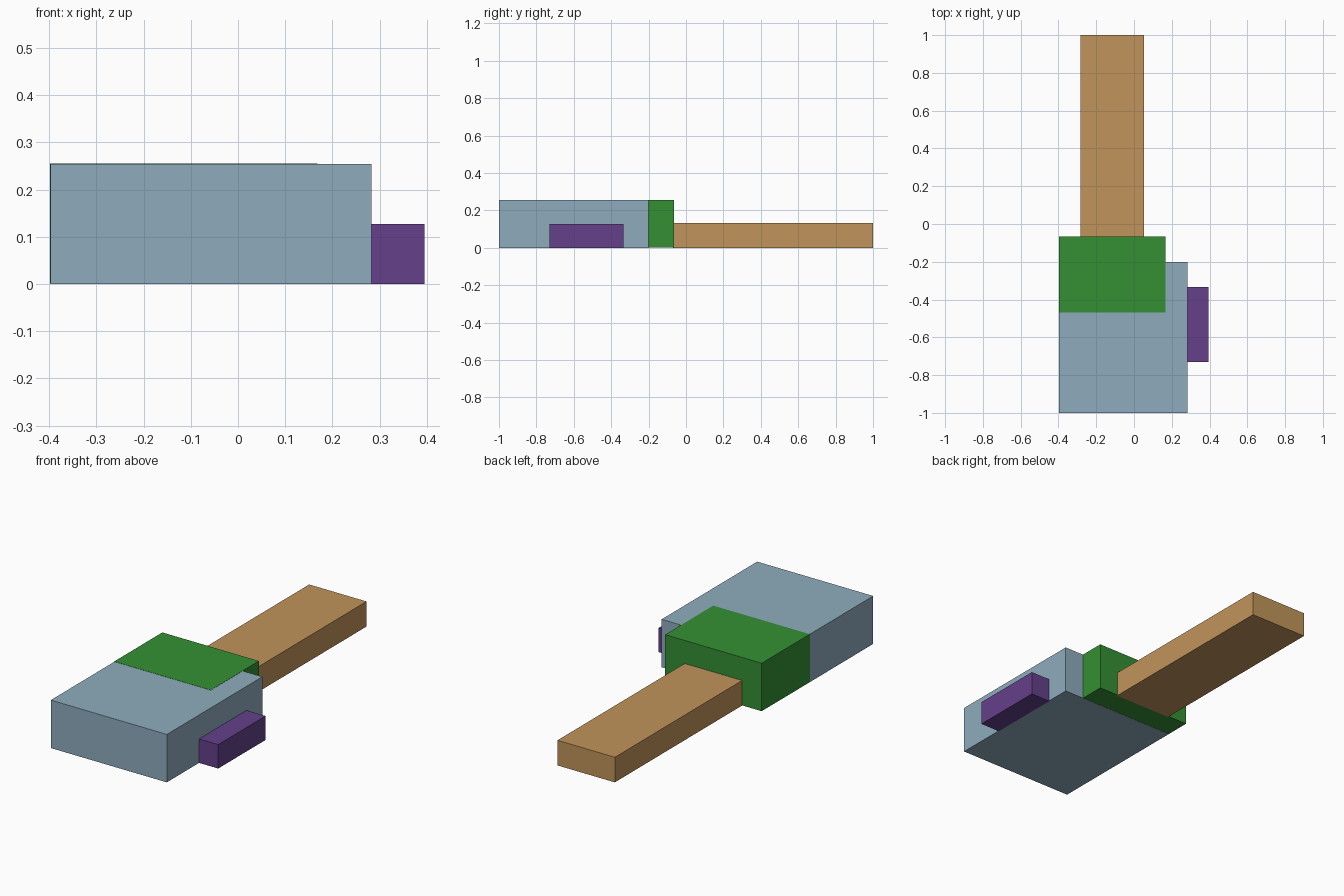
import bpy
import bmesh
from mathutils import Vector

cube = bpy.data.objects.get("Cube")
if cube:
    bpy.data.objects.remove(cube, do_unlink=True)


def linear(c):
    c /= 255
    return c / 12.92 if c <= 0.04045 else ((c + 0.055) / 1.055) ** 2.4


def material(name, rgb):
    colour = (*[linear(c) for c in rgb], 1.0)
    mat = bpy.data.materials.new(name)
    mat.use_nodes = True
    mat.diffuse_color = colour
    mat.node_tree.nodes["Principled BSDF"].inputs["Base Color"].default_value = colour
    return mat


def block(name, low, high, mat):
    """Axis-aligned box between two opposite corners."""
    low, high = Vector(low), Vector(high)
    size, centre = high - low, (low + high) / 2
    bm = bmesh.new()
    bmesh.ops.create_cube(bm, size=1)
    bmesh.ops.scale(bm, vec=size, verts=bm.verts)
    mesh = bpy.data.meshes.new(name)
    bm.to_mesh(mesh)
    bm.free()
    mesh.materials.append(mat)
    obj = bpy.data.objects.new(name, mesh)
    obj.location = centre
    bpy.context.collection.objects.link(obj)
    return obj


blue = material("grey_blue", (143, 172, 190))
green = material("leaf_green", (52, 144, 52))
tan = material("wood_tan", (193, 148, 91))
purple = material("deep_purple", (100, 64, 138))

# Main body
block("body", (-0.397, -1.0, 0.0), (0.283, -0.2, 0.254), blue)
# Collar overlaps the body and sits a hair proud of its top and right side
block("collar", (-0.398, -0.468, 0.001), (0.168, -0.065, 0.255), green)
# Long flat handle running out of the back of the collar
block("handle", (-0.283, -0.07, 0.0), (0.053, 1.0, 0.133), tan)
# Small block on the left side of the body
block("side_block", (0.28, -0.73, 0.0), (0.395, -0.333, 0.127), purple)
